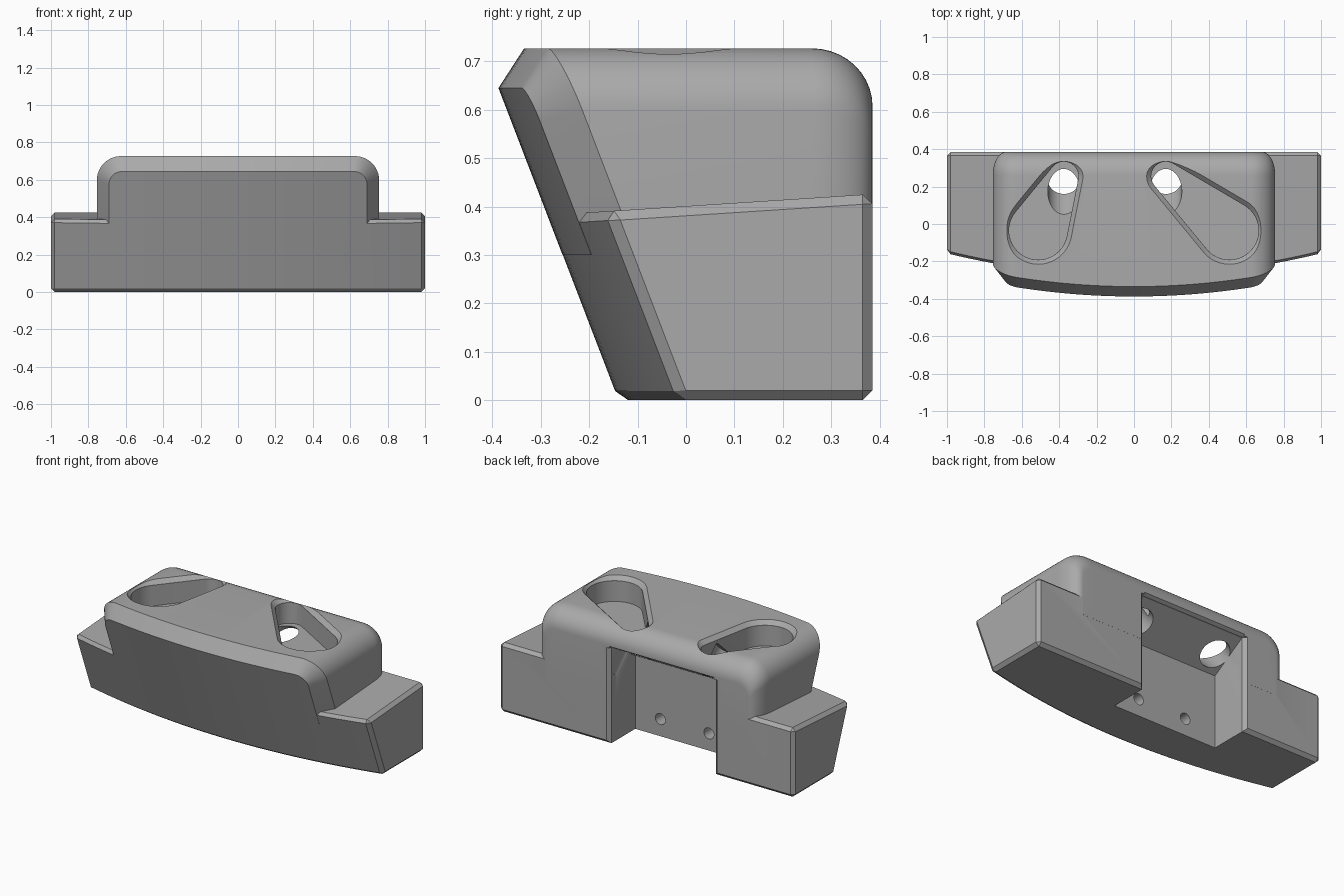
import bpy, bmesh, math
from mathutils import Vector

if "Cube" in bpy.data.objects:
    bpy.data.objects.remove(bpy.data.objects["Cube"])

grey = bpy.data.materials.new("plain grey")
grey.diffuse_color = (0.40, 0.40, 0.40, 1)
grey.use_nodes = True
grey.node_tree.nodes["Principled BSDF"].inputs["Base Color"].default_value = grey.diffuse_color


def front_y(x, z):
    """Leaning front surface, bowed in plan."""
    return -0.147 - 0.384 * (z - 0.02) + 0.125 * x * x


def make(name, bm):
    bmesh.ops.recalc_face_normals(bm, faces=bm.faces)
    me = bpy.data.meshes.new(name)
    bm.to_mesh(me)
    bm.free()
    me.materials.append(grey)
    ob = bpy.data.objects.new(name, me)
    bpy.context.collection.objects.link(ob)
    return ob


def hull(name, pts):
    bm = bmesh.new()
    for p in pts:
        bm.verts.new(p)
    bmesh.ops.convex_hull(bm, input=bm.verts)
    bmesh.ops.dissolve_limit(bm, angle_limit=0.001, verts=bm.verts, edges=bm.edges)
    return make(name, bm)


def combine(target, other, op):
    mod = target.modifiers.new(op, 'BOOLEAN')
    mod.operation, mod.object, mod.solver = op, other, 'EXACT'
    bpy.context.view_layer.objects.active = target
    bpy.ops.object.modifier_apply(modifier=mod.name)
    bpy.data.objects.remove(other)


# Lower base with side wings: bowed plan, sloping top, chamfered edges
bm = bmesh.new()
N = 32
xs = [-1 + 2 * i / N for i in range(N + 1)]
low = [(x, front_y(x, 0), 0) for x in xs] + [(1, 0.385, 0), (-1, 0.385, 0)]
top = []
for x in xs:
    y = (front_y(x, 0) - 0.384 * 0.401) / (1 - 0.384 * -0.065)
    top.append((x, y, 0.401 + 0.065 * y))
top += [(s, 0.385, 0.401 + 0.065 * 0.385) for s in (1, -1)]
lo = [bm.verts.new(p) for p in low]
hi = [bm.verts.new(p) for p in top]
n = len(lo)
bm.faces.new(lo[::-1])
bm.faces.new(hi)
for i in range(n):
    j = (i + 1) % n
    bm.faces.new((lo[i], lo[j], hi[j], hi[i]))
bmesh.ops.recalc_face_normals(bm, faces=bm.faces)
sharp = [e for e in bm.edges if e.calc_face_angle(0) > math.radians(30)]
bmesh.ops.bevel(bm, geom=sharp, offset=0.02, segments=1, affect='EDGES', profile=0.5)
body = make("mount_body", bm)

# Raised upper block: arch-shaped rings from front chamfer to rounded back
Z0, ARC, TOP = 0.3, 12, 24


def arch(hw, height, r):
    """Top outline from right to left, then floor points left to right."""
    pts = []
    for i in range(ARC + 1):
        a = math.pi / 2 * i / ARC
        pts.append((hw - r + r * math.cos(a), height - r + r * math.sin(a)))
    w = hw - r
    mid = [(w - 2 * w * i / TOP, height) for i in range(1, TOP)]
    pts = pts + mid + [(-x, z) for x, z in pts[::-1]]
    # the first arc point shares its column with the straight side below it
    return pts + [(x, Z0) for x, z in pts[::-1]]


rings = [[(x, front_y(x, z) - 0.0006, z) for x, z in arch(0.69, 0.645, 0.07)],
         [(x, front_y(x, z) + 0.084, z) for x, z in arch(0.755, 0.727, 0.13)]]
for i in range(11):
    a = math.pi / 2 * i / 10
    t = 1 - math.cos(a)
    outline = arch(0.755 - 0.07 * t, 0.727 - 0.12 * t, 0.13 - 0.06 * t)
    rings.append([(x, 0.2605 + 0.125 * math.sin(a), z) for x, z in outline])
bm = bmesh.new()
vr = [[bm.verts.new(p) for p in ring] for ring in rings]
m = len(vr[0])
for a, b in zip(vr, vr[1:]):
    for i in range(m):
        j = (i + 1) % m
        bm.faces.new((a[i], a[j], b[j], b[i]))
for ring in (vr[0], vr[-1]):
    for i in range(m // 2 - 1):
        bm.faces.new((ring[i], ring[i + 1], ring[m - 2 - i], ring[m - 1 - i]))
combine(body, make("upper_block", bm), 'UNION')

# Rear recess with sloping roof, plus chamfer on its rear edges
XL, XR = -0.46, 0.25
combine(body, hull("rear_recess", [(x, y, z) for x in (XL, XR) for y, z in
        ((0.5, -0.1), (0.5, 0.67), (0.135, 0.45), (0.135, -0.1))]), 'DIFFERENCE')
combine(body, hull("recess_chamfer", [(x, y, z) for z in (-0.1, 0.59) for x, y in
        ((XL, 0.364), (XR, 0.364), (XR + 0.036, 0.4), (XL - 0.036, 0.4))]), 'DIFFERENCE')


def circle(c, r, u, v, k=40):
    return [Vector(c) + r * (math.cos(t) * Vector(u) + math.sin(t) * Vector(v))
            for t in (2 * math.pi * i / k for i in range(k))]


def drop(big_x, small_x, z, grow):
    X, Y = (1, 0, 0), (0, 1, 0)
    return (circle((big_x, -0.035, z), 0.156 + grow, X, Y, 56)
            + circle((small_x, 0.255, z), 0.078 + grow, X, Y, 56))


# Teardrop pockets with chamfered rim and a leaning hole into the recess
for bx, sx in ((-0.512, -0.375), (0.51, 0.17)):
    combine(body, hull("pocket", drop(bx, sx, 0.575, 0) + drop(bx, sx, 0.8, 0)), 'DIFFERENCE')
    combine(body, hull("pocket_rim", drop(bx, sx, 0.702, 0.0005)
                       + drop(bx, sx, 0.752, 0.048)), 'DIFFERENCE')
    axis = Vector((0, -0.7071, 0.7071))
    mid = Vector((sx, 0.224, 0.524))
    combine(body, hull("leaning_hole", [p for t in (-0.16, 0.166) for p in
            circle(mid + axis * t, 0.086, (1, 0, 0), (0, 0.7071, 0.7071))]), 'DIFFERENCE')

# Small blind screw holes in the recess wall
for x in (0.08, -0.25):
    combine(body, hull("screw_hole", [p for y in (0.0, 0.2) for p in
            circle((x, y, 0.105), 0.034, (1, 0, 0), (0, 0, 1), 28)]), 'DIFFERENCE')

bpy.ops.object.select_all(action='DESELECT')
body.select_set(True)
bpy.context.view_layer.objects.active = body
bpy.ops.object.shade_smooth_by_angle(angle=math.radians(25))
